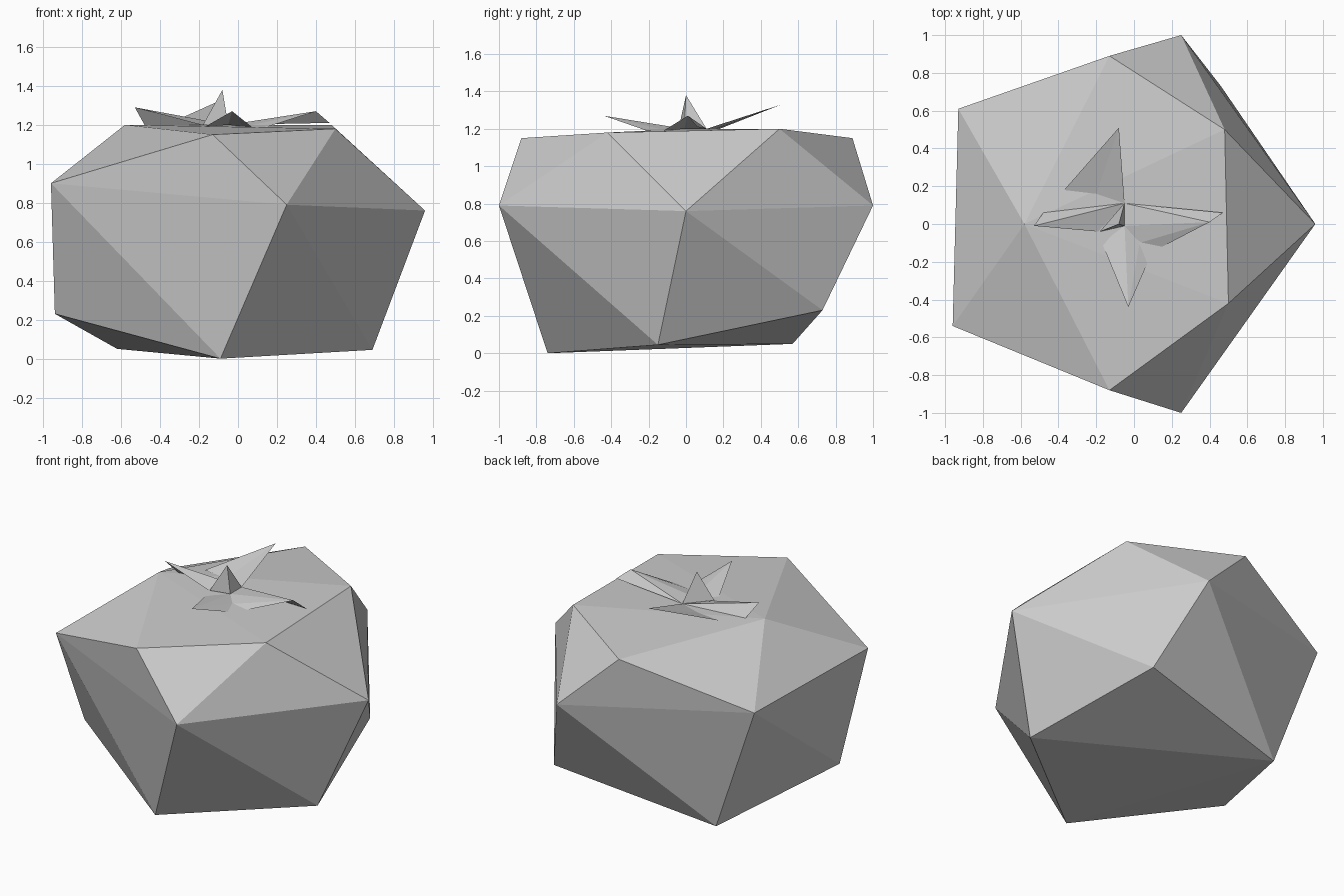
import bpy
import bmesh

cube = bpy.data.objects.get("Cube")
if cube:
    bpy.data.objects.remove(cube)

grey = bpy.data.materials.new("plain_grey")
grey.use_nodes = True
grey.diffuse_color = (0.6, 0.6, 0.6, 1)
grey.node_tree.nodes["Principled BSDF"].inputs["Base Color"].default_value = grey.diffuse_color


def make_object(name, bm):
    mesh = bpy.data.meshes.new(name)
    bm.to_mesh(mesh)
    bm.free()
    mesh.materials.append(grey)
    bpy.context.collection.objects.link(bpy.data.objects.new(name, mesh))


# Fruit body: three five-sided rings, each staggered against the next
upper = [(.48, .5, 1.2), (-.13, .89, 1.15), (-.58, 0, 1.2), (-.13, -.88, 1.15), (.5, -.42, 1.18)]
middle = [(.96, 0, .76), (.25, 1, .79), (-.93, .61, .9), (-.96, -.54, .9), (.25, -1, .79)]
lower = [(.46, .73, .23), (-.62, .57, .05), (-.94, -.27, .23), (-.09, -.74, 0), (.69, -.15, .045)]

bm = bmesh.new()
top, mid, low = [[bm.verts.new(p) for p in ring] for ring in (upper, middle, lower)]
for i in range(5):
    j = (i + 1) % 5
    bm.faces.new((mid[i], mid[j], top[i]))
    bm.faces.new((top[i], mid[j], top[j]))
    bm.faces.new((mid[j], mid[i], low[i]))
    bm.faces.new((mid[j], low[i], low[j]))

# Flat caps, fanned from one corner of each end ring
for ring, start in ((top, 2), (low, 1)):
    for k in range(1, 4):
        bm.faces.new((ring[start], ring[(start + k) % 5], ring[(start + k + 1) % 5]))
bmesh.ops.recalc_face_normals(bm, faces=bm.faces)
make_object("fruit_body", bm)


# Leaves: folded triangles meeting at the stem
stem_back, stem_front = (-.05, .11, 1.2), (-.05, -.01, 1.2)


def leaf(name, tip, rim):
    """Fan of thin triangles from the raised tip to the points of its base."""
    bm = bmesh.new()
    peak = bm.verts.new(tip)
    base = [bm.verts.new(p) for p in rim]
    for a, b in zip(base, base[1:]):
        face = bm.faces.new((peak, a, b))
        face.normal_update()
        if face.normal.z < 0:
            face.normal_flip()
    make_object(name, bm)


leaf("back_leaf", (-.08, .51, 1.33), [(-.37, .18, 1.2), (-.2, .16, 1.2), stem_back])
leaf("left_leaf", (.4, .01, 1.27),
     [(.47, .06, 1.21), stem_back, stem_front, (.03, -.1, 1.19), (.15, -.12, 1.19)])
leaf("front_leaf", (-.03, -.44, 1.27),
     [(-.17, -.1, 1.19), stem_front, (.03, -.1, 1.19), (.07, -.21, 1.19)])
leaf("right_leaf", (-.53, -.01, 1.29),
     [(-.48, .06, 1.2), stem_back, (-.19, -.04, 1.2), (-.48, .06, 1.2)][:3])
leaf("upright_leaf", (-.08, 0, 1.38), [stem_back, stem_front, (-.18, -.04, 1.2), stem_back])
